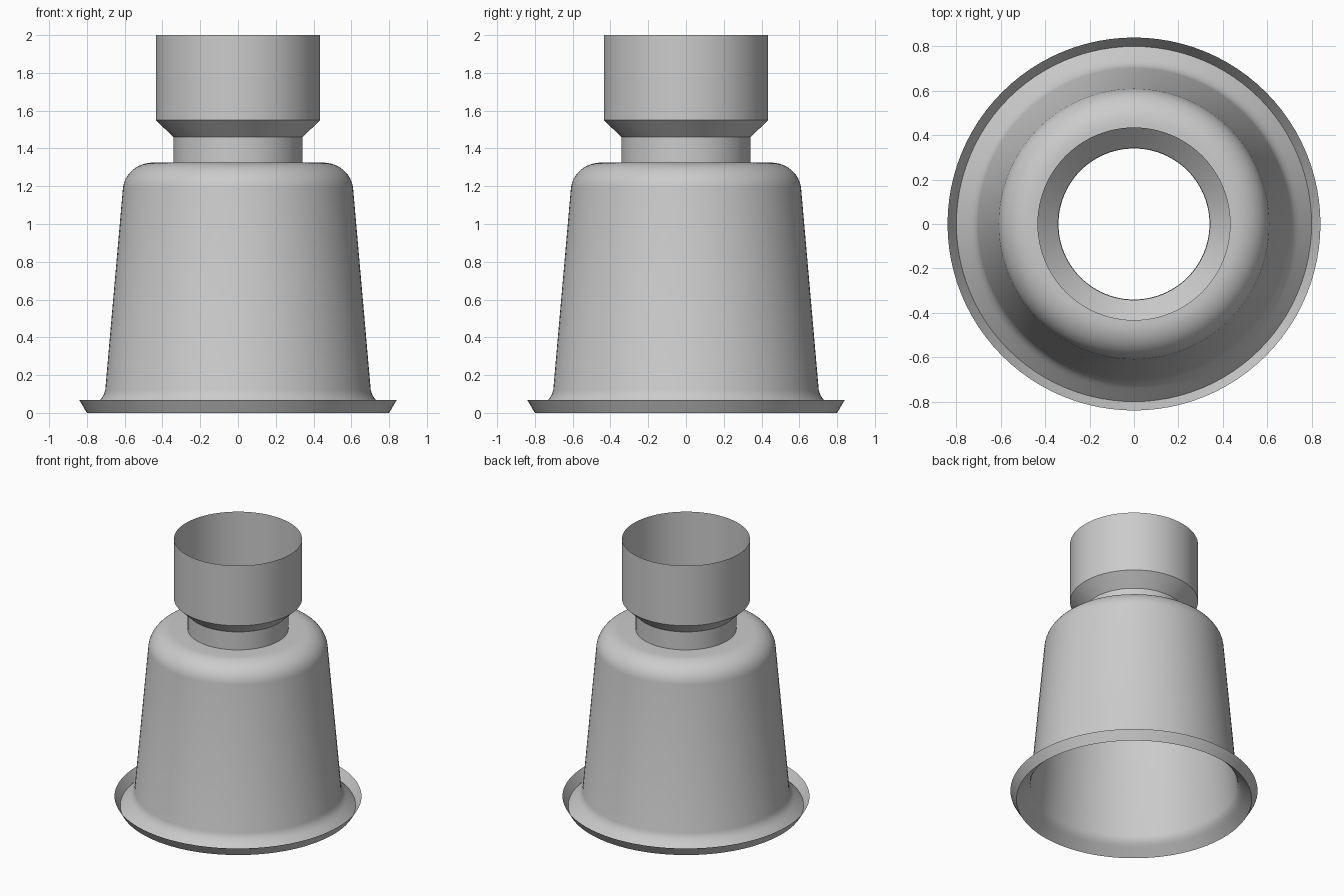
import bpy
import bmesh
import math

cube = bpy.data.objects.get("Cube")
if cube:
    bpy.data.objects.remove(cube, do_unlink=True)

grey = bpy.data.materials.new("plain_grey")
grey.use_nodes = True
colour = (0.6, 0.6, 0.6, 1.0)
grey.diffuse_color = colour
grey.node_tree.nodes["Principled BSDF"].inputs["Base Color"].default_value = colour

SEGMENTS = 96


def arc(cx, cz, rx, rz, start, end, steps):
    """Points (radius, height) along an elliptical arc, angles in degrees."""
    pts = []
    for i in range(steps + 1):
        a = math.radians(start + (end - start) * i / steps)
        pts.append((cx + rx * math.cos(a), cz + rz * math.sin(a)))
    return pts


def lathe(name, profile):
    """Spin an open profile, listed bottom to top, into a thin shell."""
    bm = bmesh.new()
    verts = [bm.verts.new((r, 0, z)) for r, z in profile]
    edges = [bm.edges.new(pair) for pair in zip(verts, verts[1:])]
    bmesh.ops.spin(bm, geom=verts + edges, cent=(0, 0, 0), axis=(0, 0, 1),
                   angle=math.tau, steps=SEGMENTS, use_merge=True)
    bmesh.ops.remove_doubles(bm, verts=bm.verts, dist=1e-5)
    # Point every face away from the axis, or upward where it is level
    for f in bm.faces:
        f.normal_update()
        c = f.calc_center_median()
        side = f.normal.x * c.x + f.normal.y * c.y
        if side < -1e-5 or (abs(side) <= 1e-5 and f.normal.z < 0):
            f.normal_flip()
    mesh = bpy.data.meshes.new(name)
    bm.to_mesh(mesh)
    bm.free()
    mesh.materials.append(grey)
    obj = bpy.data.objects.new(name, mesh)
    bpy.context.collection.objects.link(obj)
    bpy.ops.object.select_all(action='DESELECT')
    obj.select_set(True)
    bpy.context.view_layer.objects.active = obj
    bpy.ops.object.shade_smooth_by_angle(angle=math.radians(35))
    return obj


# Upturned rim around the foot
lathe("rim_lip", [(0.80, 0.0), (0.84, 0.068)])

# Bell body: flared foot, tapering wall, rounded shoulder, level top
flare = [(0.80, 0.0), (0.765, 0.034), (0.74, 0.058), (0.724, 0.075),
         (0.711, 0.096), (0.703, 0.12)]
shoulder = arc(0.45, 1.175, 0.16, 0.15, 5, 90, 12)
lathe("bell_body", flare + shoulder + [(0.34, 1.325)])

# Narrow neck, cone and open cup
lathe("neck", [(0.342, 1.325), (0.342, 1.46)])
lathe("cup", [(0.342, 1.46), (0.435, 1.55), (0.435, 2.0)])
